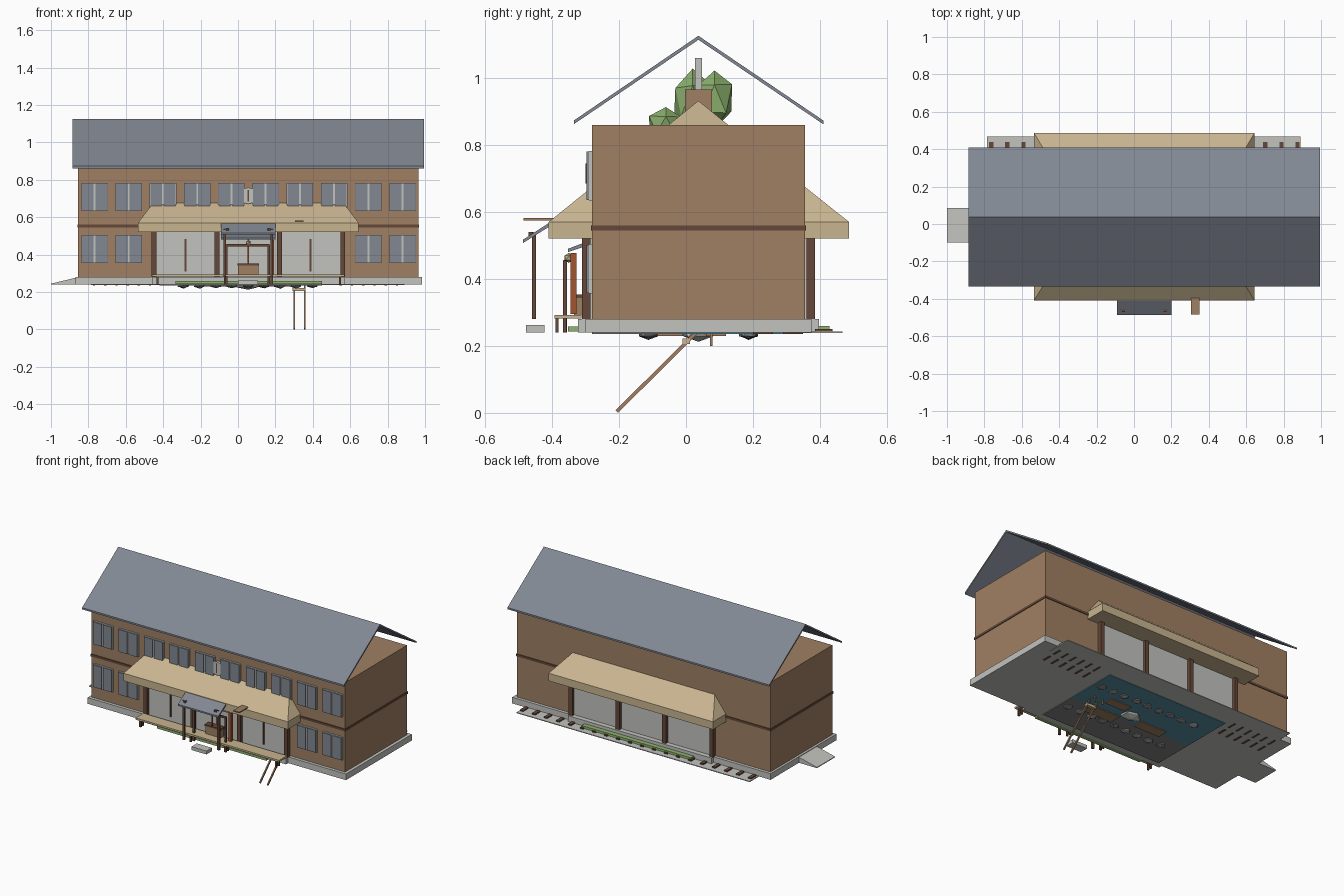
import bpy, bmesh, math, random
from mathutils import Vector, Matrix

random.seed(4)
CX = 0.055  # centre line of the building


def material(name, rgb):
    m = bpy.data.materials.new(name)
    m.diffuse_color = (*rgb, 1)
    return m


WOOD = material("wall wood", (0.35, 0.215, 0.125))
TAN = material("pale tan", (0.58, 0.46, 0.28))
SLATE = material("slate", (0.22, 0.245, 0.29))
STONE = material("light stone", (0.54, 0.54, 0.52))
DARK = material("dark brown", (0.13, 0.065, 0.04))
GREEN = material("leaf green", (0.27, 0.45, 0.16))
RUST = material("rust orange", (0.36, 0.09, 0.03))
WATER = material("pond blue", (0.10, 0.27, 0.36))
ROCK = material("rock grey", (0.22, 0.22, 0.22))


def finish(name, bm, mat):
    bmesh.ops.recalc_face_normals(bm, faces=bm.faces)
    me = bpy.data.meshes.new(name)
    bm.to_mesh(me)
    bm.free()
    me.materials.append(mat)
    ob = bpy.data.objects.new(name, me)
    bpy.context.collection.objects.link(ob)
    return ob


def boxes(name, mat, *bounds):
    """One object made of boxes given as x0, x1, y0, y1, z0, z1."""
    bm = bmesh.new()
    for x0, x1, y0, y1, z0, z1 in bounds:
        m = Matrix.Translation(((x0 + x1) / 2, (y0 + y1) / 2, (z0 + z1) / 2))
        m = m @ Matrix.Diagonal((x1 - x0, y1 - y0, z1 - z0, 1))
        bmesh.ops.create_cube(bm, size=1, matrix=m)
    return finish(name, bm, mat)


def prism(name, mat, profile, x0, x1):
    """Extrude a (y, z) profile along x."""
    bm = bmesh.new()
    f = bm.faces.new([bm.verts.new((x0, y, z)) for y, z in profile])
    ext = bmesh.ops.extrude_face_region(bm, geom=[f])
    bmesh.ops.translate(bm, vec=(x1 - x0, 0, 0),
                        verts=[v for v in ext["geom"] if isinstance(v, bmesh.types.BMVert)])
    return finish(name, bm, mat)


def hull(name, mat, pts):
    bm = bmesh.new()
    for p in pts:
        bm.verts.new(p)
    bmesh.ops.convex_hull(bm, input=bm.verts)
    bmesh.ops.dissolve_limit(bm, angle_limit=0.01, verts=bm.verts, edges=bm.edges)
    return finish(name, bm, mat)


def lump(name, mat, blobs, jitter):
    """Faceted lumps given as centre and radii."""
    bm = bmesh.new()
    for c, r in blobs:
        new = bmesh.ops.create_icosphere(bm, subdivisions=1, radius=1)["verts"]
        for v in new:
            k = 1 + random.uniform(-jitter, jitter)
            v.co = Vector(c) + Vector(v.co[i] * r[i] * k for i in range(3))
    return finish(name, bm, mat)


# Main building, floor band, foundation and side ramp
boxes("walls", WOOD, (-0.855, 0.965, -0.28, 0.355, 0.28, 0.86))
boxes("floor_band", DARK, (-0.859, 0.969, -0.284, 0.359, 0.545, 0.56))
boxes("foundation", STONE, (-0.87, 0.985, -0.30, 0.375, 0.24, 0.28),
      (-0.46, 0.57, -0.322, 0.397, 0.24, 0.28))
hull("ramp", STONE, [(x, y, z) for y in (-0.10, 0.085)
                     for x, z in ((-1.0, 0.24), (-1.0, 0.245), (-0.87, 0.24), (-0.87, 0.276))])

# Open gable roof made of two thin slopes
prism("main_roof", SLATE, [(-0.335, 0.873), (0.037, 1.126), (0.41, 0.873), (0.41, 0.862),
                           (0.037, 1.114), (-0.335, 0.862)], -0.885, 0.995)

# Front windows: ten above, two at each end below
frames, panes = [], []
for i in range(10):
    x = -0.767 + i * 0.183
    for z in ([0.356, 0.634] if i in (0, 1, 8, 9) else [0.634]):
        frames.append((x - 0.071, x + 0.071, -0.29, -0.279, z, z + 0.148))
        for s in (-1, 1):
            c = x + s * 0.036
            panes.append((c - 0.031, c + 0.031, -0.297, -0.289, z + 0.002, z + 0.146))
boxes("window_frames", STONE, *frames)
boxes("window_panes", SLATE, *panes)

# Clock
bm = bmesh.new()
bmesh.ops.create_cone(bm, cap_ends=True, segments=12, radius1=0.044, radius2=0.044, depth=0.016,
                      matrix=Matrix.Translation((CX, -0.289, 0.715)) @ Matrix.Rotation(math.pi / 2, 4, 'X'))
finish("clock_face", bm, STONE)
boxes("clock_hands", DARK, (CX - 0.003, CX + 0.003, -0.3, -0.296, 0.685, 0.745))

# Front and back porches: hipped roof, posts and pale panels
post_x = [-0.45, -0.112, 0.222, 0.56]
for side, wall, edge, s in (("front", -0.28, -0.41, -1), ("back", 0.355, 0.487, 1)):
    pts = [(x, y, z) for x in (-0.535, 0.645) for y in (wall, edge) for z in (0.52, 0.57)]
    hull(side + "_porch_roof", TAN, pts + [(-0.455, wall, 0.675), (0.565, wall, 0.675)])
    a, b = sorted((wall, wall + s * 0.010))
    boxes(side + "_panels", STONE, (-0.45, 0.56, a, b, 0.28, 0.52))
    a, b = sorted((wall + s * 0.005, wall + s * 0.03))
    boxes(side + "_posts", DARK, *[(x - 0.013, x + 0.013, a, b, 0.28, 0.525) for x in post_x])
boxes("door_handles", DARK, *[(x - 0.005, x + 0.005, -0.296, -0.289, 0.31, 0.485)
                              for x in (-0.281, CX, 0.387)])

# Bench deck along the front with short legs
boxes("deck", TAN, (-0.46, 0.57, -0.393, -0.312, 0.282, 0.293))
boxes("deck_legs", DARK, *[(x - 0.006, x + 0.006, y - 0.005, y + 0.005, 0.24, 0.284)
                           for x in (-0.43, -0.07, 0.18, 0.545) for y in (-0.385, -0.362)])

# Entrance canopy, its posts and the step stone
prism("canopy_roof", SLATE, [(-0.487, 0.507), (-0.487, 0.517), (-0.405, 0.57), (-0.405, 0.558)], -0.09, 0.2)
boxes("canopy_posts", DARK, *[(x - 0.007, x + 0.007, -0.46, -0.448, 0.28, 0.538) for x in (-0.07, 0.18)])
boxes("canopy_studs", DARK, *[(x - 0.008, x + 0.008, -0.47, -0.455, 0.525, 0.54) for x in (-0.055, 0.165)])
boxes("step_stone", STONE, (0.0, 0.108, -0.477, -0.422, 0.24, 0.262))

# Small shelter in front of the door
prism("shelter_roof", SLATE, [(-0.352, 0.48), (-0.352, 0.49), (-0.305, 0.508), (-0.305, 0.496)], -0.09, 0.2)
boxes("shelter_posts", DARK, *[(x - 0.006, x + 0.006, -0.368, -0.356, 0.24, 0.455) for x in (-0.062, 0.165)])
boxes("shelter_beam", DARK, (-0.062, 0.165, -0.366, -0.358, 0.445, 0.457))
boxes("rust_posts", RUST, (0.175, 0.192, -0.345, -0.327, 0.295, 0.478),
      (CX - 0.003, CX + 0.003, -0.345, -0.338, 0.36, 0.46))
lump("bell", TAN, [((CX, -0.35, 0.463), (0.015, 0.015, 0.015))], 0)
boxes("chest", WOOD, (0.0, 0.11, -0.335, -0.3, 0.293, 0.343))
boxes("chest_lid", DARK, (-0.003, 0.113, -0.338, -0.298, 0.343, 0.353))

# Loose shelf plank and leaning ladder
boxes("plank", WOOD, (0.305, 0.35, -0.485, -0.385, 0.575, 0.582))
for i, x in enumerate((0.302, 0.357)):
    prism("ladder_rail_%d" % (i + 1), WOOD, [(-0.21, 0.008), (-0.203, 0.0), (0.035, 0.237), (0.028, 0.245)],
          x - 0.004, x + 0.004)
boxes("ladder_top", TAN, (0.292, 0.362, -0.01, 0.012, 0.205, 0.222))
boxes("ladder_back_legs", WOOD, *[(x - 0.004, x + 0.004, 0.072, 0.079, 0.2, 0.242) for x in (0.302, 0.357)])

# Planting strips and the track bed behind
boxes("planting_strips", GREEN, (-0.335, 0.45, -0.353, -0.32, 0.243, 0.258),
      (-0.335, 0.45, 0.385, 0.428, 0.245, 0.26))
boxes("track_bed", STONE, (-0.785, 0.89, 0.3, 0.468, 0.238, 0.243))
boxes("sleepers", DARK, *[(-0.775 + i * 0.0862, -0.752 + i * 0.0862, 0.385, 0.438, 0.242, 0.251)
                          for i in range(20)])

# Garden pieces showing under the floor
boxes("pond", WATER, (-0.42, 0.45, -0.02, 0.32, 0.235, 0.241))
boxes("pond_bed", ROCK, (-0.42, 0.45, -0.28, -0.02, 0.235, 0.241))
boxes("garden_planks", WOOD, (0.1, 0.3, -0.09, -0.01, 0.23, 0.236), (-0.22, -0.03, -0.04, 0.03, 0.23, 0.236),
      (0.12, 0.27, 0.06, 0.12, 0.23, 0.236))
boxes("floor_slots", DARK, *[(x + i * 0.06 - 0.006, x + i * 0.06 + 0.006, y, y + 0.06, 0.236, 0.241)
                             for x in (-0.77, 0.55) for i in range(6) for y in (0.2, 0.29)])
rocks = [((-0.29 + i * 0.086, y, 0.237), (0.032, 0.03, 0.017)) for i in range(9) for y in (-0.112, 0.187)]
lump("pond_rocks", ROCK, rocks, 0.15)
lump("centre_rock", STONE, [((CX, 0.037, 0.24), (0.07, 0.055, 0.028))], 0.1)

# Attic pieces under the open gable: hut roof, chimney and trees
hull("hut_roof", TAN, [(x, y, 0.855) for x in (0.2, 0.4) for y in (-0.058, 0.132)] + [(0.3, 0.037, 0.932)])
boxes("chimney", WOOD, (0.1, 0.18, -0.003, 0.078, 0.85, 0.965))
boxes("chimney_pipe", STONE, (0.13, 0.15, 0.027, 0.048, 0.965, 1.06))
lump("trees", GREEN, [((-0.15, 0.02, 0.93), (0.08, 0.065, 0.095)),
                      ((-0.05, 0.085, 0.94), (0.08, 0.06, 0.09)),
                      ((0.0, -0.06, 0.86), (0.06, 0.055, 0.055))], 0.12)
